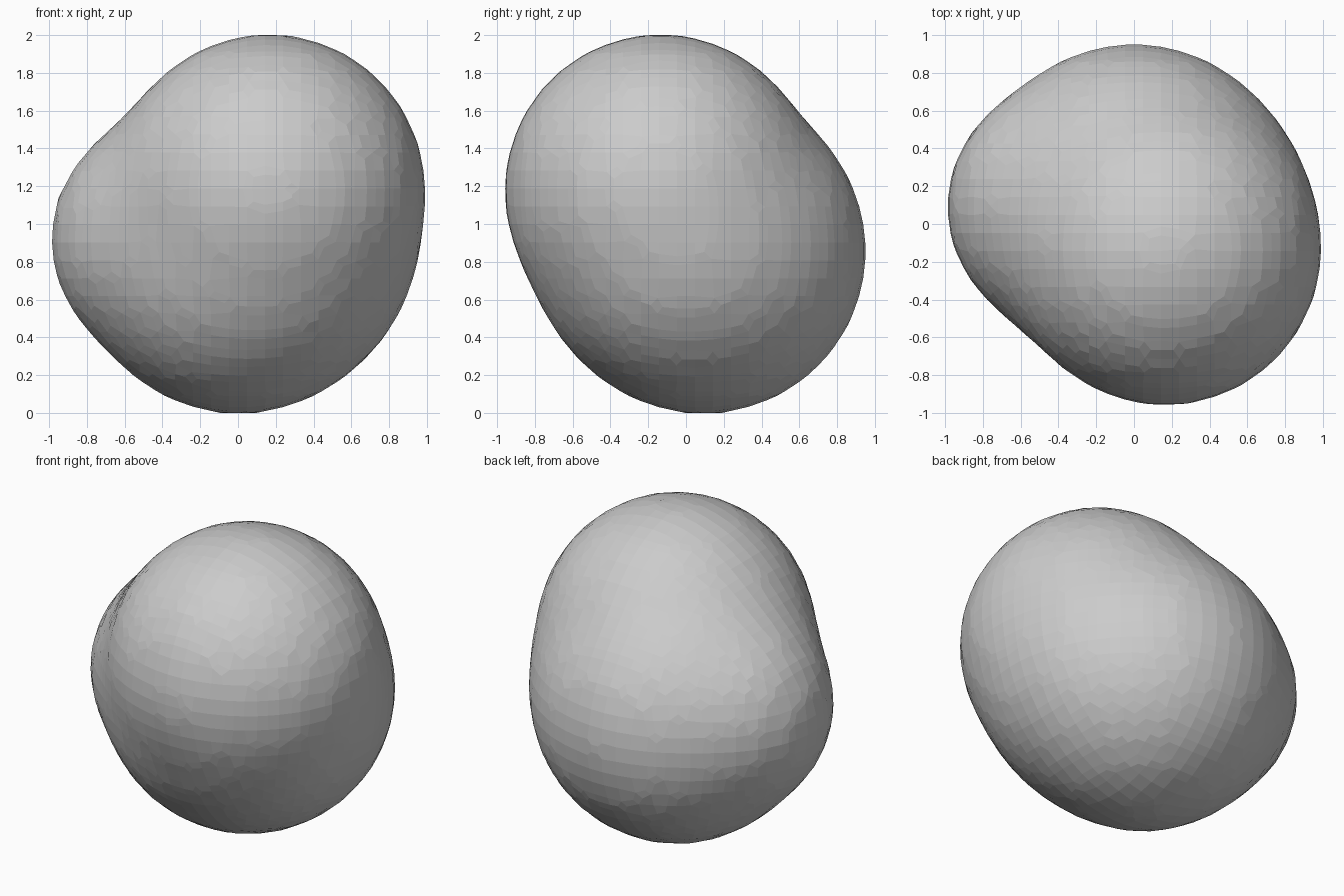
import bpy, bmesh
from math import sqrt, exp, log
from mathutils import Vector

if "Cube" in bpy.data.objects:
    bpy.data.objects.remove(bpy.data.objects["Cube"])

CENTRE = Vector((0, 0, 1))
BLEND = 0.035
# Overlapping round lobes: centre, radius
LOBES = [
    (Vector((0.165, -0.135, 1.18)), 0.825),   # upper front right
    (Vector((0.0, 0.094, 0.855)), 0.86),      # lower back
    (Vector((-0.334, 0.09, 0.915)), 0.655),   # left bulge
    (Vector((0.13, -0.015, 0.93)), 0.822),    # right waist
    (Vector((-0.09, -0.01, 1.04)), 0.72),     # left saddle
]


def ray_length(n, centre, radius):
    """Distance from CENTRE along n to the far side of a lobe."""
    c = centre - CENTRE
    b = n.dot(c)
    return b + sqrt(b * b - c.length_squared + radius * radius)


def blended_radius(n):
    """Soft maximum, so the lobes melt into each other."""
    lengths = [ray_length(n, c, r) for c, r in LOBES]
    top = max(lengths)
    return top + BLEND * log(sum(exp((d - top) / BLEND) for d in lengths))


# Lumpy boulder, from a sphere of directions
bm = bmesh.new()
bmesh.ops.create_icosphere(bm, subdivisions=6, radius=1.0)
for v in bm.verts:
    n = v.co.normalized()
    v.co = CENTRE + n * blended_radius(n)
mesh = bpy.data.meshes.new("boulder")
bm.to_mesh(mesh)
bm.free()
boulder = bpy.data.objects.new("boulder", mesh)
bpy.context.collection.objects.link(boulder)

# Coarse grid-aligned flat facets
remesh = boulder.modifiers.new("facets", 'REMESH')
remesh.mode = 'VOXEL'
remesh.voxel_size = 0.095
remesh.use_smooth_shade = False
